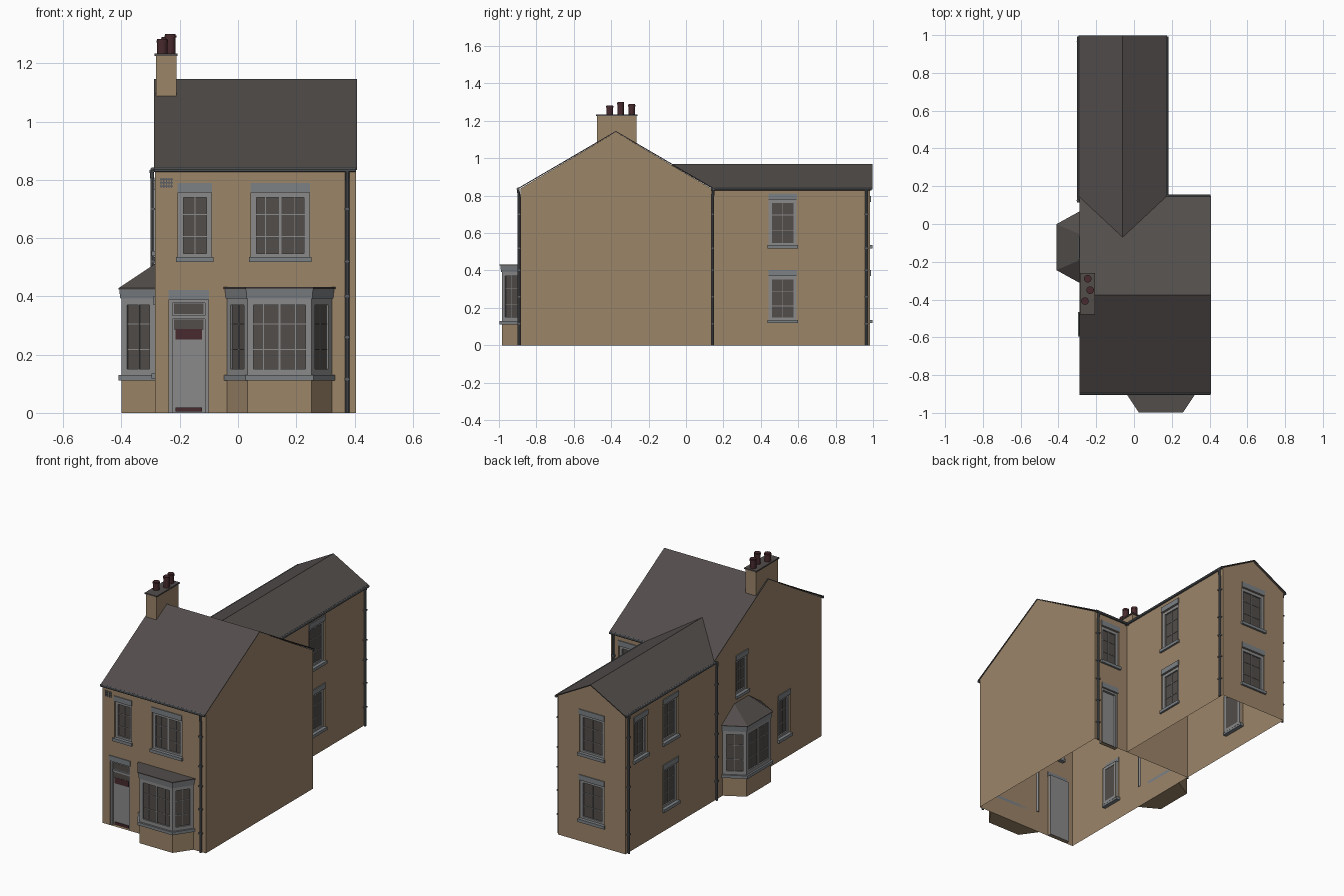
import bpy, bmesh, math
from mathutils import Vector

if "Cube" in bpy.data.objects:
    bpy.data.objects.remove(bpy.data.objects["Cube"])

def lin(c):
    return [(v / 255 / 12.92 if v <= 10 else ((v / 255 + 0.055) / 1.055) ** 2.4) for v in c] + [1]

MATS = {}
for n, c in {"brick": (156, 133, 105), "slate": (82, 77, 75), "frame_grey": (138, 138, 138),
             "stone": (125, 129, 132), "glass": (82, 77, 74), "gutter_grey": (92, 95, 98),
             "pot_red": (72, 42, 46)}.items():
    MATS[n] = bpy.data.materials.new(n)
    MATS[n].diffuse_color = lin(c)

PARTS = {}
Z = Vector((0, 0, 1))

def part(name, mat):
    return PARTS.setdefault(name, (bmesh.new(), mat))[0]

class Frame:
    """Wall plane: u runs along the wall, d points outward, z is up."""
    def __init__(self, origin, u):
        self.o, self.u = Vector(origin), Vector(u).normalized()
        self.n = self.u.cross(Z)
    def __call__(self, u, d, z):
        return self.o + self.u * u + self.n * d + Z * z

def poly(bm, pts):
    bm.faces.new([bm.verts.new(p) for p in pts])

def loft(bm, low, high):
    a, b = [bm.verts.new(p) for p in low], [bm.verts.new(p) for p in high]
    bm.faces.new(a[::-1])
    bm.faces.new(b)
    for i in range(len(a)):
        j = (i + 1) % len(a)
        bm.faces.new((a[i], a[j], b[j], b[i]))

def box(bm, F, u0, u1, d0, d1, z0, z1):
    ring = ((u0, d1), (u1, d1), (u1, d0), (u0, d0))
    loft(bm, [F(u, d, z0) for u, d in ring], [F(u, d, z1) for u, d in ring])

def tube(bm, a, b, r, n=8):
    a, b = Vector(a), Vector(b)
    q = (b - a).to_track_quat('Z', 'Y')
    ring = [q @ Vector((r * math.cos(2 * math.pi * i / n), r * math.sin(2 * math.pi * i / n), 0)) for i in range(n)]
    loft(bm, [a + p for p in ring], [b + p for p in ring])

def wall(name, F, u0, u1, h, holes=()):
    """Single sheet with rectangular openings and their reveals."""
    bm = part(name, "brick")
    us = sorted({u0, u1, *[v for o in holes for v in o[:2]]})
    zs = sorted({0, h, *[v for o in holes for v in o[2:]]})
    for a, b in zip(us, us[1:]):
        for c, e in zip(zs, zs[1:]):
            m, k = (a + b) / 2, (c + e) / 2
            if not any(o[0] < m < o[1] and o[2] < k < o[3] for o in holes):
                poly(bm, [F(a, 0, c), F(b, 0, c), F(b, 0, e), F(a, 0, e)])
    for a, b, c, e in holes:
        ring = [(a, c), (a, e), (b, e), (b, c)]
        for (p, q), (r, s) in zip(ring, ring[1:] + ring[:1]):
            poly(bm, [F(p, 0, q), F(r, 0, s), F(r, -.025, s), F(p, -.025, q)])
    bmesh.ops.remove_doubles(bm, verts=bm.verts, dist=1e-5)

def sash(F, a, b, c, e, d=-.008, cols=2, rim=.018):
    """Frame bars, dark pane and thin glazing bars."""
    fr = part("window_frames", "frame_grey")
    box(fr, F, a, a + rim, d - .016, d, c, e)
    box(fr, F, b - rim, b, d - .016, d, c, e)
    box(fr, F, a + rim, b - rim, d - .016, d, c, c + rim)
    box(fr, F, a + rim, b - rim, d - .016, d, e - rim, e)
    box(part("window_glass", "glass"), F, a + rim, b - rim, d - .014, d - .008, c + rim, e - rim)
    for i in range(1, cols):
        m = a + (b - a) * i / cols
        w = .004 if cols == 4 and i == 2 else .0015
        box(fr, F, m - w, m + w, d - .009, d - .004, c + rim, e - rim)
    for i in (1, 2):
        m = c + (e - c) * i / 3
        box(fr, F, a + rim, b - rim, d - .009, d - .005, m - .0015, m + .0015)

def dressings(F, a, b, c, e, sill=True):
    """Stone lintel and sill."""
    st = part("lintels_and_sills", "stone")
    box(st, F, a - .002, b + .002, -.004, .005, e, e + .032)
    if sill:
        box(st, F, a - .007, b + .007, -.024, .012, c - .012, c + .006)

def build_wall(name, F, u0, u1, h, windows=(), doors=()):
    holes = [(u - w / 2, u + w / 2, c, e) for u, w, c, e in windows]
    wall(name, F, u0, u1, h, holes + list(doors))
    for o in holes:
        sash(F, *o, cols=4 if o[1] - o[0] > .17 else 2)
        dressings(F, *o)
    for o in doors:
        dressings(F, *o, sill=False)
        a, b, c, e = o
        d = part("doors", "frame_grey")
        box(d, F, a, b, -.026, -.02, c, e)
        for p, q in ((a, a + .012), (b - .012, b)):
            box(d, F, p, q, -.02, -.006, c, e)
        box(d, F, a + .012, b - .012, -.02, -.006, e - .012, e)

# Walls
X0, X1, XW, Y0, Y1, Y2 = -.285, .405, .165, -.885, .135, .985
EAVE, RIDGE, YR, XR, WR = .838, 1.14, -.375, -.06, .962
front = Frame((0, Y0, 0), (1, 0, 0))
right = Frame((X1, 0, 0), (0, 1, 0))
wing_right = Frame((XW, 0, 0), (0, 1, 0))
back = Frame((0, Y1, 0), (-1, 0, 0))
wing_back = Frame((0, Y2, 0), (-1, 0, 0))
left = Frame((X0, 0, 0), (0, -1, 0))
UP, LO = (.53, .765), (.13, .37)
build_wall("front_wall", front, X0, X1, EAVE, [(-.148, .115, .53, .757), (.145, .2, .53, .757)],
           [(-.237, -.101, 0, .39)])
build_wall("right_wall", right, Y0, Y1, EAVE)
build_wall("wing_right_wall", wing_right, Y1, Y2, EAVE, [(.517, .15, .53, .78), (.517, .15, *LO)])
build_wall("back_wall", back, -X1, -X0, EAVE, [(-.29, .13, *UP)], [(-.35, -.235, 0, .36)])
build_wall("wing_back_wall", wing_back, -XW, -X0, EAVE, [(.06, .165, *UP), (.06, .165, *LO)])
build_wall("left_wall", left, -Y2, -Y0, EAVE,
           [(-.84, .13, *UP), (-.555, .14, *UP), (-.555, .14, *LO), (.125, .11, .55, .765), (.53, .115, *LO)])

# Gables
g = part("gables", "brick")
for x in (X0, X1):
    poly(g, [(x, Y0, EAVE), (x, Y1, EAVE), (x, YR, RIDGE)])
poly(g, [(XW, Y2, EAVE), (X0, Y2, EAVE), (XR, Y2, WR)])

# Front door transom, dark panel and coloured glass
box(part("door_glass", "glass"), front, -.22, -.118, -.021, -.016, .34, .376)
box(part("door_glass", "glass"), front, -.22, -.118, -.021, -.016, .285, .32)
box(part("door_red_glass", "pot_red"), front, -.215, -.123, -.021, -.015, .252, .288)
box(part("doors", "frame_grey"), front, -.225, -.113, -.02, -.01, .322, .334)
box(part("door_step", "pot_red"), front, -.215, -.123, -.02, -.014, .004, .018)

# Air vent
for i in range(5):
    box(part("air_vent", "gutter_grey"), front, -.266 + i * .009, -.262 + i * .009, 0, .004, .772, .806)
for i in range(3):
    box(part("air_vent", "gutter_grey"), front, -.268, -.224, 0, .003, .776 + i * .012, .78 + i * .012)

# Roofs
def slab(name, pts, t=.006):
    loft(part(name, "slate"), pts, [Vector(p) + Z * t for p in pts])

for y in (Y0 - .014, Y1 + .014):
    slab("main_roof", [(X0 - .003, y, EAVE - .004), (X1 + .003, y, EAVE - .004),
                       (X1 + .003, YR, RIDGE), (X0 - .003, YR, RIDGE)])
for x in (X0 - .01, XW + .01):
    slab("wing_roof", [(x, Y2 + .012, EAVE - .004), (XR, Y2 + .012, WR), (XR, -.075, WR), (x, Y1 + .012, EAVE - .004)])

# Bay windows
def bay(name, F, c, hw, hf, depth):
    def ring(z, o=0):
        return [F(u, d, z) for u, d in ((c - hw - o, 0), (c - hf - o * .6, depth + o),
                                        (c + hf + o * .6, depth + o), (c + hw + o, 0))]
    loft(part(name + "_base", "brick"), ring(0), ring(.112))
    loft(part(name + "_sill", "stone"), ring(.112, .011), ring(.13, .011))
    loft(part(name + "_head", "stone"), ring(.392, .004), ring(.426, .008))
    pts = ring(0)
    for i, (a, b) in enumerate(zip(pts, pts[1:])):
        sash(Frame(a, b - a), 0, (b - a).length, .13, .392, d=0, cols=4 if i == 1 else 2, rim=.021)
    return ring

ring = bay("front_bay", front, .1425, .18, .11, .1)
loft(part("front_bay_roof", "slate"), ring(.426, .012), ring(.432, .012))
ring = bay("side_bay", left, .1225, .18, .115, .115)
eaves = ring(.428, .011)
loft(part("side_bay_roof", "slate"), ring(.424, .011), eaves)
bm = part("side_bay_roof", "slate")
t0, t1 = left(.055, 0, .512), left(.19, 0, .512)
poly(bm, [eaves[0], eaves[1], t0])
poly(bm, [eaves[1], eaves[2], t1, t0])
poly(bm, [eaves[2], eaves[3], t1])

# Chimney and pots
G = Frame((0, 0, 0), (1, 0, 0))
box(part("chimney", "brick"), G, -.282, -.212, .265, .475, .98, 1.228)
box(part("chimney_cap", "slate"), G, -.287, -.207, .26, .48, 1.226, 1.234)
for x, y, z in ((-.245, -.29, 1.29), (-.232, -.35, 1.3), (-.26, -.408, 1.283)):
    tube(part("chimney_pots", "pot_red"), (x, y, 1.23), (x, y, z), .018, 14)
    tube(part("chimney_pots", "pot_red"), (x, y, z - .012), (x, y, z - .004), .02, 14)

# Gutters
gt = part("gutters", "gutter_grey")
GZ = .835
for a, b in (((X0 - .004, Y0 - .013, GZ), (X1, Y0 - .013, GZ)), ((XW, Y1 + .013, GZ), (X1, Y1 + .013, GZ)),
             ((X0 - .008, Y1, GZ), (X0 - .008, Y2 + .008, GZ)), ((XW + .01, Y1, GZ), (XW + .01, Y2 + .008, GZ))):
    tube(gt, a, b, .008)

# Downpipes with brackets
dp = part("downpipes", "gutter_grey")
for F, u in ((front, .375), (back, -.385), (wing_right, .965), (left, -.125), (left, -.965)):
    tube(dp, F(u, .012, GZ), F(u, .008, .79), .007)
    tube(dp, F(u, .008, .79), F(u, .008, 0), .007)
    for z in (.115, .26, .4, .52, .7):
        box(dp, F, u - .01, u + .01, 0, .016, z - .004, z + .004)

for name, (bm, mat) in PARTS.items():
    if not name.endswith("wall") and name != "gables":
        bmesh.ops.recalc_face_normals(bm, faces=bm.faces)
    me = bpy.data.meshes.new(name)
    bm.to_mesh(me)
    bm.free()
    me.materials.append(MATS[mat])
    bpy.context.collection.objects.link(bpy.data.objects.new(name, me))

for m in bpy.data.materials:
    if m.users and not m.is_grease_pencil:
        m.use_nodes = True
        m.node_tree.nodes["Principled BSDF"].inputs["Base Color"].default_value = m.diffuse_color
